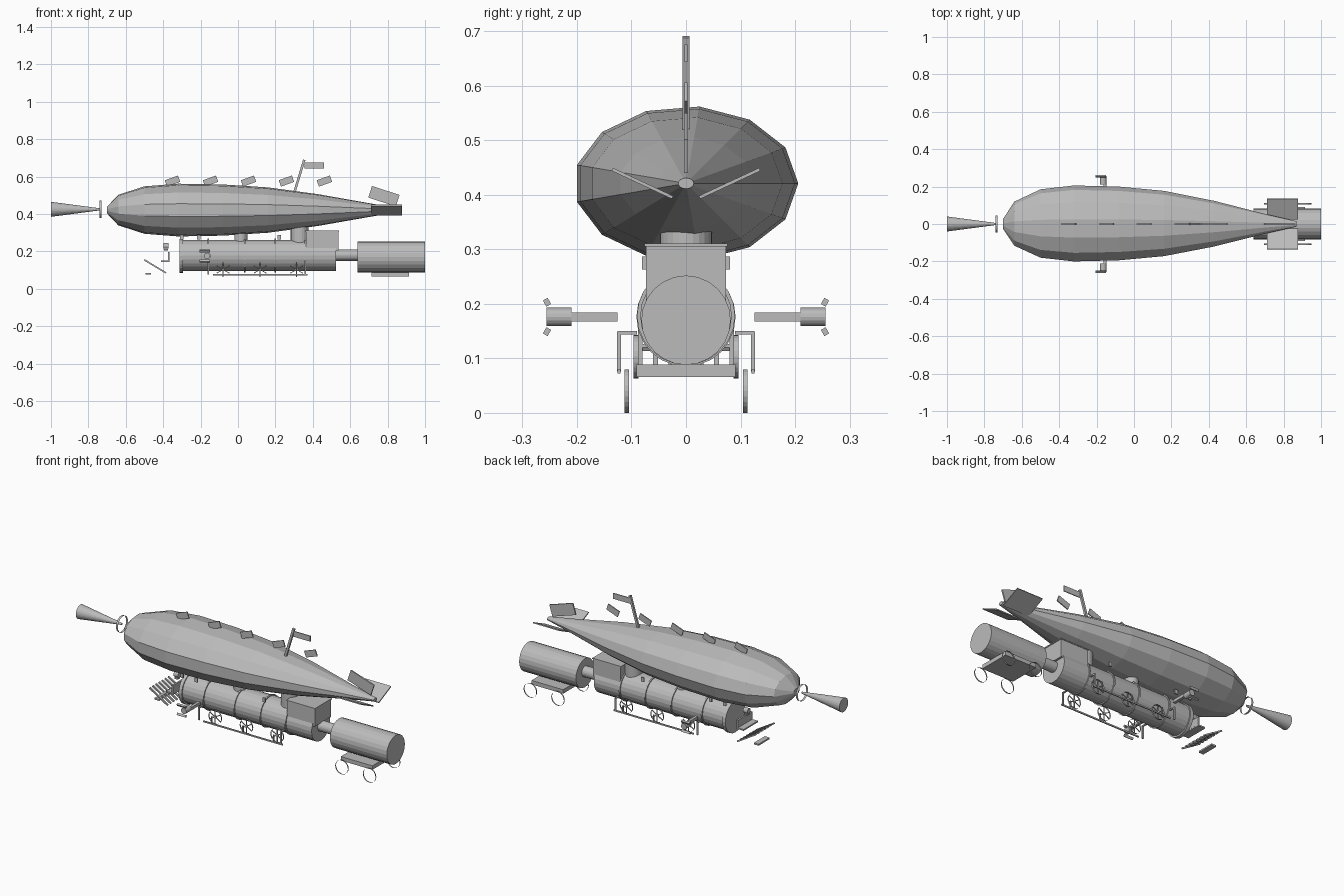
import bpy, math
from math import pi, cos, sin, radians
from mathutils import Vector

if "Cube" in bpy.data.objects:
    bpy.data.objects.remove(bpy.data.objects["Cube"])

grey = bpy.data.materials.new("plain_grey")
grey.use_nodes = True
grey.diffuse_color = (0.5, 0.5, 0.5, 1)
grey.node_tree.nodes["Principled BSDF"].inputs["Base Color"].default_value = (0.5, 0.5, 0.5, 1)


def finish(obj, name):
    obj.name = obj.data.name = name
    obj.data.materials.append(grey)
    return obj


def box(name, center, size, rot=(0, 0, 0)):
    bpy.ops.mesh.primitive_cube_add(size=1, location=center, rotation=[radians(a) for a in rot])
    obj = bpy.context.object
    obj.scale = size
    return finish(obj, name)


def tube(name, center, radius, length, axis="X", sides=24, tip=None, fill="NGON"):
    """Cylinder or cone along an axis; fill NOTHING leaves an open hoop."""
    rot = {"X": (0, pi / 2, 0), "Y": (pi / 2, 0, 0), "Z": (0, 0, 0)}[axis]
    bpy.ops.mesh.primitive_cone_add(vertices=sides, radius1=radius, radius2=radius if tip is None else tip,
                                    depth=length, location=center, rotation=rot, end_fill_type=fill)
    return finish(bpy.context.object, name)


def loft(name, stations, sides, ry, rz, z):
    """Elliptical rings along x, closed at both ends."""
    verts = [(x, ry * f * cos(2 * pi * i / sides), z + rz * f * sin(2 * pi * i / sides))
             for x, f in stations for i in range(sides)]
    faces = [tuple(range(sides)), tuple(range(len(verts) - 1, len(verts) - sides - 1, -1))]
    for s in range(len(stations) - 1):
        for i in range(sides):
            a, b = s * sides + i, s * sides + (i + 1) % sides
            faces.append((b, a, a + sides, b + sides))
    mesh = bpy.data.meshes.new(name)
    mesh.from_pydata(verts, [], faces)
    obj = bpy.data.objects.new(name, mesh)
    bpy.context.collection.objects.link(obj)
    return finish(obj, name)


# Gas envelope
loft("envelope", [(-0.70, 0.13), (-0.64, 0.58), (-0.5, 0.9), (-0.32, 1), (-0.08, 0.97),
                  (0.16, 0.86), (0.43, 0.6), (0.71, 0.25), (0.87, 0.07)], 13, 0.206, 0.142, 0.421)

# Nose cone and hoop
tube("nose_cone", (-0.867, 0, 0.425), 0.04, 0.265, tip=0.005)
tube("nose_hoop", (-0.735, 0, 0.425), 0.046, 0.012, fill="NOTHING")

# Tail fins
box("tail_fin_top", (0.78, 0, 0.495), (0.155, 0.008, 0.065), (0, 18, 0))
for s in (1, -1):
    box("tail_fin_side", (0.793, s * 0.08, 0.421), (0.165, 0.122, 0.006), (s * 25, 0, 0))

# Ridge vanes, mast and flag
for i in range(5):
    box("ridge_vane", (-0.35 + i * 0.203, 0, 0.576), (0.075, 0.006, 0.036), (0, -20, 0))
box("mast", (0.327, 0, 0.6), (0.013, 0.012, 0.188), (0, 17, 0))
box("flag", (0.407, 0, 0.66), (0.105, 0.005, 0.032))

# Boiler with bands and front rim
tube("boiler", (0.115, 0, 0.178), 0.084, 0.82)
tube("boiler_front_rim", (-0.303, 0, 0.176), 0.091, 0.02)
for x in (-0.16, 0.035, 0.2, 0.36):
    tube("boiler_band", (x, 0, 0.178), 0.09, 0.008)

# Domes and hangers between boiler and envelope
tube("steam_dome", (0.015, 0, 0.27), 0.035, 0.07, "Z")
tube("rear_dome", (0.33, 0, 0.285), 0.048, 0.095, "Z")
for x in (-0.3, -0.21, 0.22):
    for s in (1, -1):
        box("hanger", (x, s * 0.077, 0.275), (0.018, 0.008, 0.024))

# Cab
box("cab", (0.45, 0, 0.255), (0.175, 0.146, 0.1))
box("cab_roof", (0.45, 0, 0.308), (0.182, 0.152, 0.006))

# Tender, coupling and hoop wheels
tube("coupling", (0.58, 0, 0.18), 0.03, 0.13)
tube("tender", (0.82, 0, 0.17), 0.082, 0.36)
box("tender_plate", (0.815, 0, 0.077), (0.2, 0.182, 0.023))
for s in (1, -1):
    for x in (0.735, 0.91):
        tube("tender_wheel", (x, s * 0.109, 0.04), 0.04, 0.008, "Y", fill="NOTHING")

# Spoked driving wheels, rods and brackets
for s in (1, -1):
    for x in (-0.08, 0.118, 0.313):
        tube("drive_wheel_rim", (x, s * 0.092, 0.103), 0.04, 0.009, "Y", fill="NOTHING")
        tube("drive_wheel_hub", (x, s * 0.092, 0.103), 0.008, 0.009, "Y", 12)
        for a in (30, 90, 150):
            box("drive_wheel_spoke", (x, s * 0.092, 0.103), (0.078, 0.004, 0.004), (0, a, 0))
        box("crank", (x, s * 0.123, 0.1), (0.006, 0.008, 0.035))
    box("side_rod", (0.118, s * 0.123, 0.076), (0.505, 0.006, 0.008))
    for x in (-0.16, 0.36):
        box("bracket_arm", (x, s * 0.108, 0.147), (0.008, 0.036, 0.007))
        box("bracket_leg", (x, s * 0.123, 0.112), (0.008, 0.007, 0.072))

# Side propellers
for s in (1, -1):
    box("propeller_strut", (-0.156, s * 0.168, 0.176), (0.016, 0.084, 0.017))
    tube("propeller_motor", (-0.165, s * 0.233, 0.176), 0.017, 0.046, "Y", 16)
    for d in (1, -1):
        box("propeller_blade", (-0.178, s * 0.255, 0.176 + d * 0.027), (0.055, 0.013, 0.01), (s * d * 60, 0, 0))

# Buffer beam, headlamp and cowcatcher
box("buffer_plate", (-0.388, 0, 0.148), (0.045, 0.13, 0.008))
box("buffer_back", (-0.37, 0, 0.173), (0.01, 0.13, 0.045))
tube("headlamp", (-0.385, 0, 0.23), 0.015, 0.028, sides=16)
box("headlamp_base", (-0.385, 0, 0.21), (0.02, 0.02, 0.008))
for i in range(7):
    box("catcher_slat", (-0.443, -0.084 + i * 0.028, 0.12), (0.135, 0.009, 0.008), (0, 31, 0))
box("catcher_crossbar", (-0.443, 0, 0.12), (0.012, 0.18, 0.008), (0, 31, 0))
box("catcher_foot", (-0.48, 0, 0.08), (0.03, 0.1, 0.009))
